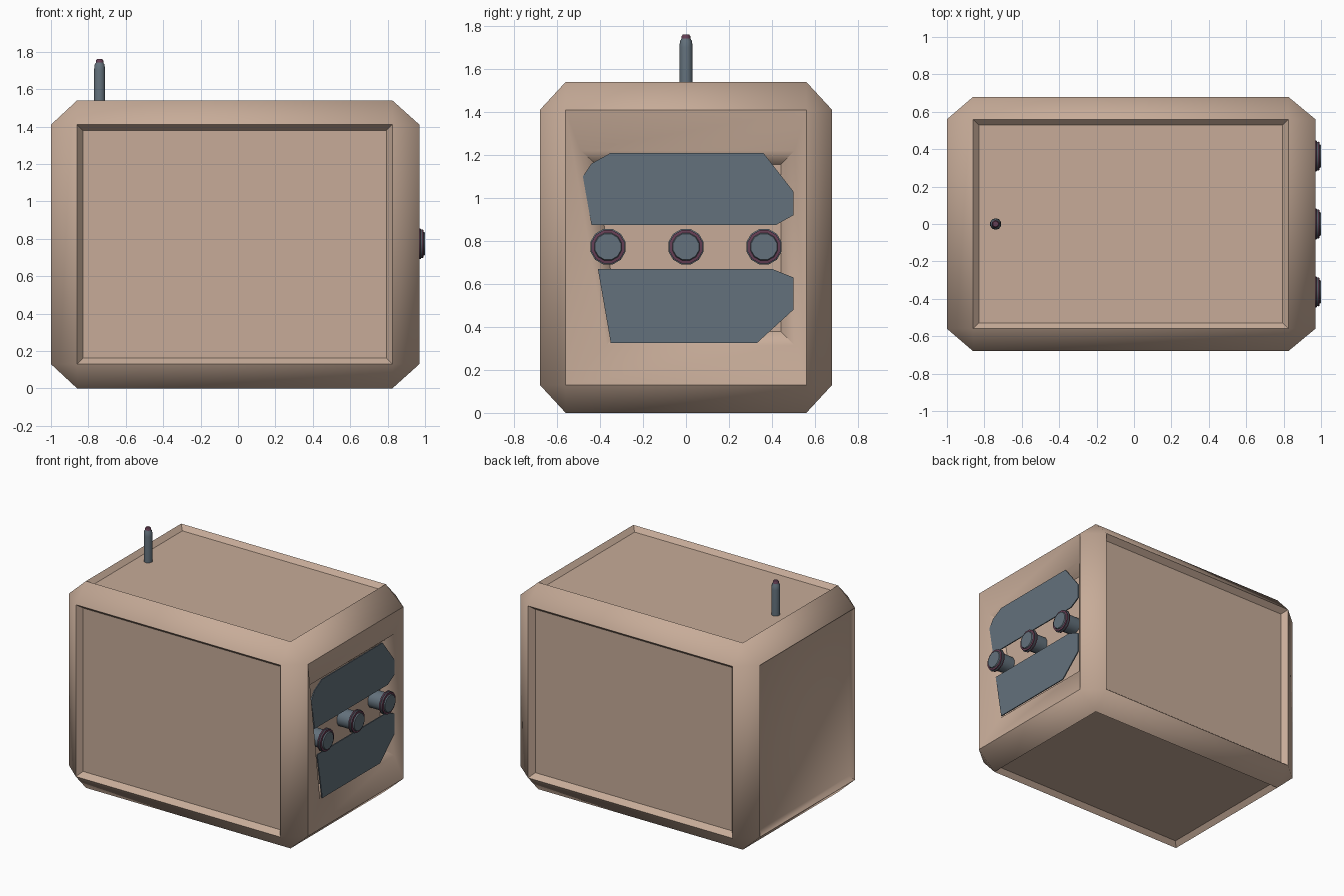
import bpy, bmesh, math
from mathutils import Vector, Matrix

if "Cube" in bpy.data.objects:
    bpy.data.objects.remove(bpy.data.objects["Cube"])


def material(name, rgb):
    m = bpy.data.materials.new(name)
    m.diffuse_color = (*rgb, 1)
    m.use_nodes = True
    m.node_tree.nodes["Principled BSDF"].inputs["Base Color"].default_value = m.diffuse_color
    return m


TAN = material("tan casing", (0.57, 0.41, 0.315))
SLATE = material("slate blue", (0.125, 0.165, 0.20))
PLUM = material("dark plum", (0.13, 0.05, 0.09))


def finish(bm, name, mats, angle=30):
    bmesh.ops.recalc_face_normals(bm, faces=bm.faces[:])
    me = bpy.data.meshes.new(name)
    bm.to_mesh(me)
    bm.free()
    ob = bpy.data.objects.new(name, me)
    bpy.context.collection.objects.link(ob)
    for m in mats:
        me.materials.append(m)
    bpy.ops.object.select_all(action='DESELECT')
    ob.select_set(True)
    bpy.context.view_layer.objects.active = ob
    bpy.ops.object.shade_smooth_by_angle(angle=math.radians(angle))
    return ob


# Casing: chamfered box, each corner cut into three points
outer = [(-1.0, 0.97), (-0.68, 0.68), (0.0, 1.54)]
inner = [(-0.86, 0.825), (-0.56, 0.56), (0.13, 1.41)]
bm = bmesh.new()
for i in range(2):
    for j in range(2):
        for k in range(2):
            idx = (i, j, k)
            for axis in range(3):
                co = [inner[a][idx[a]] for a in range(3)]
                co[axis] = outer[axis][idx[axis]]
                bm.verts.new(co)
bmesh.ops.convex_hull(bm, input=bm.verts[:])
bmesh.ops.dissolve_limit(bm, angle_limit=0.02, verts=bm.verts[:], edges=bm.edges[:])
bmesh.ops.recalc_face_normals(bm, faces=bm.faces[:])


def side(d):
    bm.normal_update()
    return max(bm.faces, key=lambda f: f.normal.dot(Vector(d)) * 10 + f.calc_area())


# Shallow sunken panels on five sides: direction, depth
for d, depth in [((-1, 0, 0), 0.03), ((0, -1, 0), 0.04), ((0, 1, 0), 0.04),
                 ((0, 0, 1), 0.033), ((0, 0, -1), 0.033)]:
    bmesh.ops.inset_individual(bm, faces=[side(d)], thickness=0.045, depth=-depth)

# Right side: gently sloping surround, then a deeper bowl in the middle
bowl = side((1, 0, 0))
bmesh.ops.inset_individual(bm, faces=[bowl], thickness=0.05, depth=-0.035)
for v in bowl.verts:
    top = v.co.z > 0.77
    v.co.z = 1.22 if top else 0.315
    v.co.y = 0.505 if v.co.y > 0 else (-0.49 if top else -0.37)
bm.normal_update()
bmesh.ops.inset_individual(bm, faces=[bowl], thickness=0.09, depth=-0.075)
finish(bm, "casing", [TAN], 46)


# Thin slate plates on the right side, outlined in (y, z)
def plate(name, outline, x0=0.932, x1=0.94):
    bm = bmesh.new()
    f = bm.faces.new([bm.verts.new((x0, y, z)) for y, z in outline])
    ext = bmesh.ops.extrude_face_region(bm, geom=[f])
    moved = [v for v in ext["geom"] if isinstance(v, bmesh.types.BMVert)]
    bmesh.ops.translate(bm, verts=moved, vec=(x1 - x0, 0, 0))
    finish(bm, name, [SLATE])


plate("upper_plate", [(-0.35, 1.21), (0.36, 1.21), (0.50, 1.03), (0.50, 0.92),
                      (0.42, 0.875), (-0.44, 0.875), (-0.48, 1.10), (-0.44, 1.16)])
plate("lower_plate", [(-0.41, 0.67), (0.40, 0.67), (0.50, 0.63), (0.50, 0.48),
                      (0.33, 0.325), (-0.35, 0.325)])


# Turned parts: profile of (radius, height, material of the band above)
def turned(name, profile, matrix, sides):
    bm = bmesh.new()
    rings = []
    for r, h, _ in profile:
        rings.append([bm.verts.new((r * math.cos(t), r * math.sin(t), h))
                      for t in (2 * math.pi * (s + 0.5) / sides for s in range(sides))])
    for n in range(len(rings) - 1):
        for s in range(sides):
            q = (s + 1) % sides
            f = bm.faces.new((rings[n][s], rings[n][q], rings[n + 1][q], rings[n + 1][s]))
            f.material_index = profile[n][2]
    bm.faces.new(rings[0][::-1]).material_index = profile[0][2]
    bm.faces.new(rings[-1]).material_index = profile[-1][2]
    bm.transform(matrix)
    finish(bm, name, [SLATE, PLUM], 40)


# Three knobs with a flanged rim
knob = [(0.066, 0.85, 0), (0.066, 0.962, 1), (0.085, 0.966, 1), (0.085, 0.976, 0),
        (0.079, 0.979, 0), (0.079, 0.983, 1), (0.080, 0.990, 1), (0.066, 0.992, 0),
        (0.062, 1.0, 0)]
for n, y in enumerate((-0.363, 0.0, 0.363)):
    turned(f"knob_{n + 1}", knob,
           Matrix.Translation((0, y, 0.773)) @ Matrix.Rotation(math.pi / 2, 4, 'Y'), 12)

# Pin on top with a small tip
pin = [(0.031, 1.48, 0), (0.031, 1.70, 0), (0.028, 1.73, 0), (0.021, 1.742, 1),
       (0.021, 1.752, 1), (0.015, 1.76, 1)]
turned("top_pin", pin, Matrix.Translation((-0.74, 0, 0)), 10)
